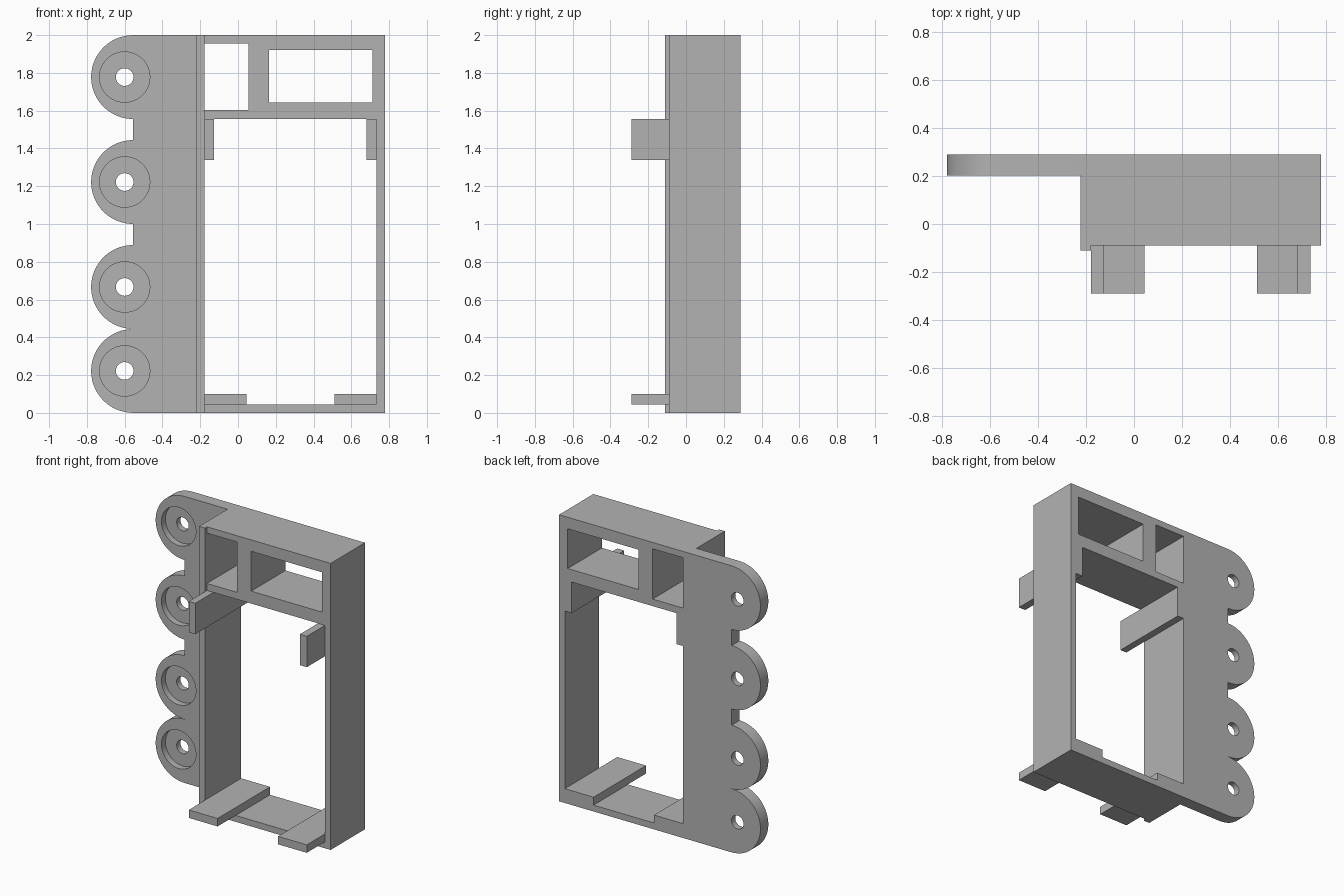
import bpy
import bmesh
import math

U = 1 / 45            # one drawing unit
EARS = (10, 30, 55, 80)   # heights of the mounting ears
EAR_X, HOLE_X = -25, -27
BACK = 13

cube = bpy.data.objects.get("Cube")
if cube:
    bpy.data.objects.remove(cube, do_unlink=True)

# Single grey plastic
grey = bpy.data.materials.new("grey plastic")
grey.use_nodes = True
grey.diffuse_color = (0.45, 0.45, 0.45, 1)
grey.node_tree.nodes["Principled BSDF"].inputs["Base Color"].default_value = grey.diffuse_color


def rect(x0, x1, z0, z1):
    return [(x0, z0), (x1, z0), (x1, z1), (x0, z1)]


def arc(cx, cz, r, start=0, end=360, steps=48):
    count = steps if end - start == 360 else steps + 1
    angles = [math.radians(start + (end - start) * i / steps) for i in range(count)]
    return [(cx + r * math.cos(a), cz + r * math.sin(a)) for a in angles]


def plate(name, loops, y0, y1):
    """Fill nested outlines in the x-z plane and extrude them from y0 to y1."""
    curve = bpy.data.curves.new(name, "CURVE")
    curve.dimensions = "2D"
    curve.fill_mode = "BOTH"
    curve.extrude = (y1 - y0) / 2 * U
    for loop in loops:
        spline = curve.splines.new("POLY")
        spline.points.add(len(loop) - 1)
        for point, (x, z) in zip(spline.points, loop):
            point.co = (x * U, z * U, 0, 1)
        spline.use_cyclic_u = True
    obj = bpy.data.objects.new(name, curve)
    bpy.context.collection.objects.link(obj)
    obj.rotation_euler.x = math.pi / 2
    obj.location.y = (y0 + y1) / 2 * U
    bpy.ops.object.select_all(action="DESELECT")
    obj.select_set(True)
    bpy.context.view_layer.objects.active = obj
    bpy.ops.object.convert(target="MESH")
    obj = bpy.context.object
    # Weld caps to sides
    bm = bmesh.new()
    bm.from_mesh(obj.data)
    bmesh.ops.remove_doubles(bm, verts=bm.verts, dist=1e-5)
    bmesh.ops.recalc_face_normals(bm, faces=bm.faces)
    bm.to_mesh(obj.data)
    bm.free()
    obj.data.materials.clear()
    obj.data.materials.append(grey)
    bpy.ops.object.shade_smooth_by_angle(angle=math.radians(30))
    return obj


# Deep frame with one large opening and two windows above it
plate("frame", [rect(-10, 35, 0, 90),
                rect(-8, 33, 2, 70),
                rect(-8, 2.5, 72.2, 88),
                rect(7.4, 32, 73.9, 86.4)], -4, BACK)

# Raised lip along the front of the right wall
plate("front_lip", [rect(-10, -8, 0, 90)], -5, -4)

# Flange with scalloped ears: counterbored front layer, drilled back layer
outline = [(-10, 0), (-10, 90)]
for z in reversed(EARS):
    outline += arc(EAR_X, z, 9.98, 90, 270)
outline[2] = (EAR_X, 90)
outline[-1] = (EAR_X, 0)
for name, radius, y0, y1 in (("flange_front", 6, 9.1, 11.1),
                             ("flange_back", 2.1, 11.1, BACK)):
    holes = [arc(HOLE_X, z, radius) for z in EARS]
    plate(name, [outline] + holes, y0, y1)

# Tabs lining the opening and projecting forward
for name, x0, x1, z0, z1 in (("lower_right_tab", -8, 2, 2, 4.5),
                             ("lower_left_tab", 23, 33, 2, 4.5),
                             ("upper_right_tab", -8, -5.75, 60.3, 70),
                             ("upper_left_tab", 30.6, 33, 60.3, 70)):
    plate(name, [rect(x0, x1, z0, z1)], -13, BACK)
